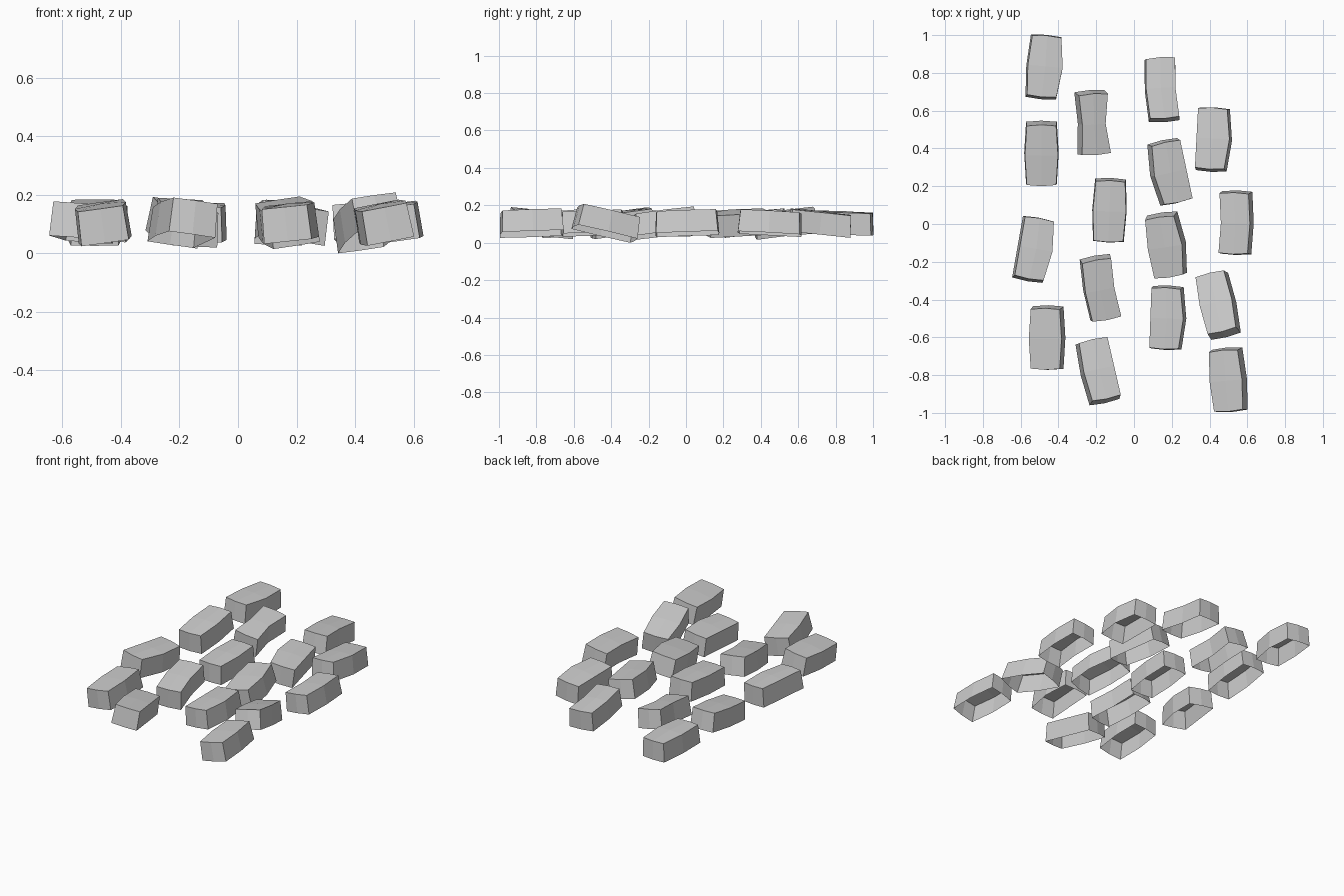
import bpy, bmesh
from math import radians
from mathutils import Vector, Matrix

if "Cube" in bpy.data.objects:
    bpy.data.objects.remove(bpy.data.objects["Cube"])

W, L, H = 0.155, 0.315, 0.118   # brick top width, length, wall height
FLARE = 1.05                    # open underside is slightly larger

# x, y, yaw, pitch, roll (degrees), left-middle and right-middle bulge
bricks = [
    (-.477, .833, -5, -2, 2, -.01, .02),
    (-.490, .370, 0, 7, 0, -.01, .01),
    (-.532, -.132, -10, -3, 4, 0, .02),
    (-.462, -.605, 0, 4, -8, -.01, .01),
    (-.217, .533, 3, 6, 10, .01, -.02),
    (-.130, .070, -2, 3, 0, -.01, .01),
    (-.175, -.342, 10, 8, 3, -.01, -.01),
    (-.187, -.775, 13, -6, 8, -.01, 0),
    (.150, .715, 4, -6, 2, -.01, -.01),
    (.193, .275, 12, 3, 9, -.02, 0),
    (.167, -.115, 9, 7, -9, -.01, .02),
    (.170, -.498, -2, 2, -6, 0, .02),
    (.413, .450, -3, -3, -5, 0, .02),
    (.535, .005, -1, 2, -8, .01, .01),
    (.443, -.425, 12, -13, -8, -.01, .01),
    (.497, -.827, 5, 2, -11, -.01, .01),
]


def make_brick(i, x, y, yaw, pitch, roll, left, right):
    bm = bmesh.new()

    def grid(z, s):
        rows = []
        for j in (-1, 0, 1):
            row = []
            for k in (-1, 0, 1):
                dx = 0 if j else {-1: left, 0: (left + right) / 2, 1: right}[k]
                end = 0 if k else 0.006 * j          # slightly pointed ends
                row.append(bm.verts.new((k * W / 2 * s + dx, j * L / 2 * s + end, z)))
            rows.append(row)
        return rows

    top, low = grid(H / 2, 1), grid(-H / 2, FLARE)
    # crowned top
    for j in (0, 1):
        for k in (0, 1):
            bm.faces.new((top[j][k], top[j][k + 1], top[j + 1][k + 1], top[j + 1][k]))
    # side walls, underside left open
    ring = [(0, 0), (0, 1), (0, 2), (1, 2), (2, 2), (2, 1), (2, 0), (1, 0)]
    for a, b in zip(ring, ring[1:] + ring[:1]):
        bm.faces.new((low[a[0]][a[1]], low[b[0]][b[1]], top[b[0]][b[1]], top[a[0]][a[1]]))
    bm.verts.remove(low[1][1])
    top[1][1].co.z += 0.006
    # lay the brick at its own tilt
    rot = (Matrix.Rotation(radians(yaw), 4, 'Z') @ Matrix.Rotation(radians(pitch), 4, 'X')
           @ Matrix.Rotation(radians(roll), 4, 'Y'))
    bm.transform(Matrix.Translation(Vector((x, y, 0.105))) @ rot)
    me = bpy.data.meshes.new(f"brick_{i:02d}")
    bm.to_mesh(me)
    bm.free()
    bpy.context.collection.objects.link(bpy.data.objects.new(me.name, me))


for i, b in enumerate(bricks, 1):
    make_brick(i, *b)
